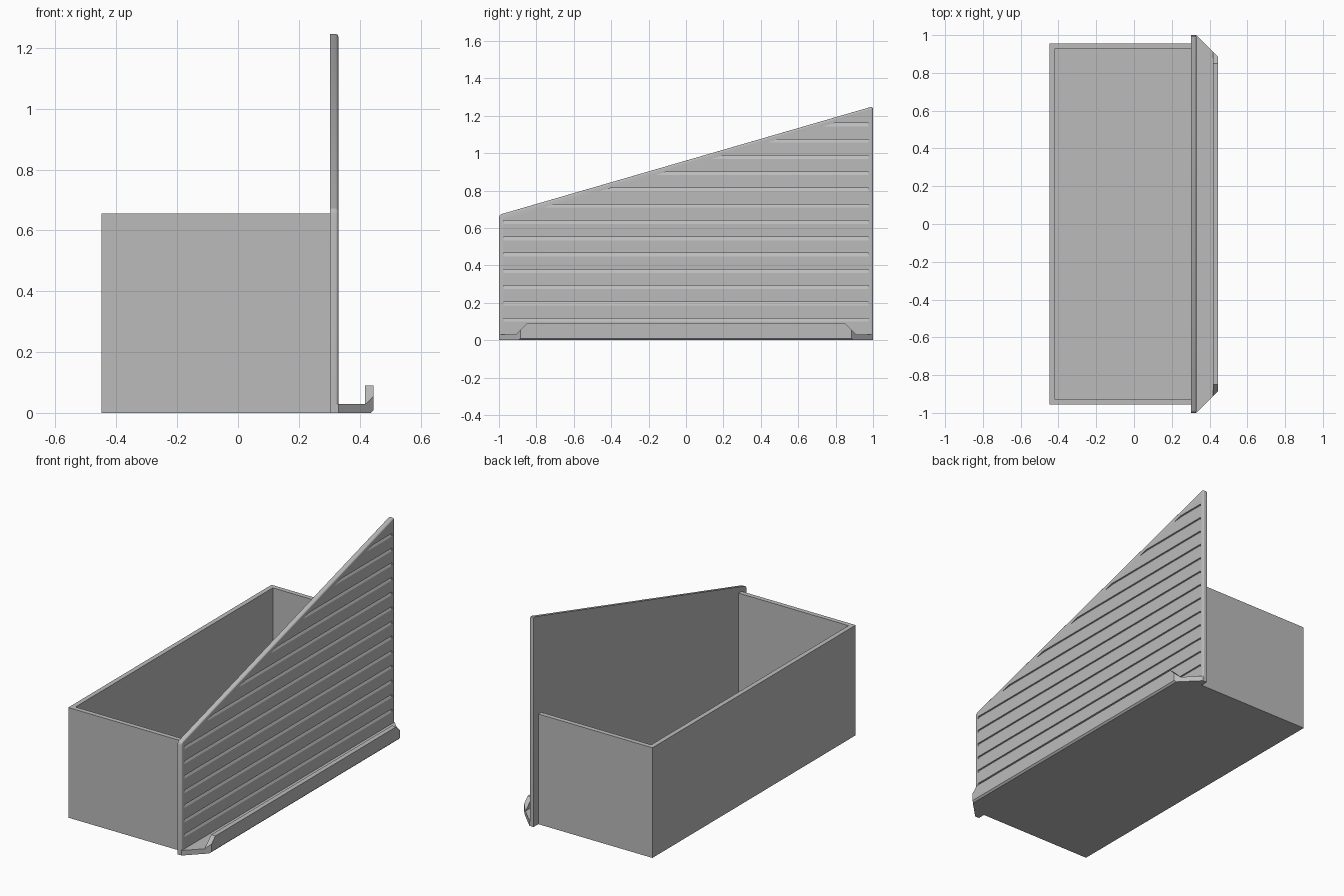
import bpy, bmesh
from mathutils import Vector

cube = bpy.data.objects.get("Cube")
if cube:
    bpy.data.objects.remove(cube, do_unlink=True)

GREY = (0.5, 0.5, 0.5, 1)
mat = bpy.data.materials.new("plain grey")
mat.use_nodes = True
mat.diffuse_color = GREY
mat.node_tree.nodes["Principled BSDF"].inputs["Base Color"].default_value = GREY


def finish(bm, name):
    bmesh.ops.recalc_face_normals(bm, faces=bm.faces)
    mesh = bpy.data.meshes.new(name)
    bm.to_mesh(mesh)
    bm.free()
    mesh.materials.append(mat)
    ob = bpy.data.objects.new(name, mesh)
    bpy.context.collection.objects.link(ob)
    return ob


def prism(bm, start, end):
    """Join two matching outlines into a closed solid."""
    a = [bm.verts.new(p) for p in start]
    b = [bm.verts.new(p) for p in end]
    bm.faces.new(a)
    bm.faces.new(b[::-1])
    for i in range(len(a)):
        j = (i + 1) % len(a)
        bm.faces.new((a[i], b[i], b[j], a[j]))


def cut(bm, point, normal):
    """Slice off the side the normal points to and cap the hole."""
    geom = bm.verts[:] + bm.edges[:] + bm.faces[:]
    res = bmesh.ops.bisect_plane(bm, geom=geom, plane_co=point,
                                 plane_no=Vector(normal).normalized(), clear_outer=True)
    edges = [e for e in res["geom_cut"] if isinstance(e, bmesh.types.BMEdge)]
    bmesh.ops.contextual_create(bm, geom=edges)


BACK, FRONT = 0.303, 0.33     # panel faces along x
LOW, HIGH = 0.67, 1.25        # panel height at its two ends
SLOPE = (HIGH - LOW) / 2

# Open box: floor and three walls in one shell, closed by the panel
W, H, T = 0.955, 0.655, 0.028
bm = bmesh.new()
outer = [(BACK, -W), (-0.448, -W), (-0.448, W), (BACK, W)]
inner = [(BACK, W - T), (-0.448 + T, W - T), (-0.448 + T, T - W), (BACK, T - W)]
ring = outer + inner
prism(bm, [(x, y, 0) for x, y in ring], [(x, y, H) for x, y in ring])
finish(bm, "box_walls")
bm = bmesh.new()
prism(bm, [(x, y, 0) for x, y in outer], [(x, y, T) for x, y in outer])
finish(bm, "box_floor")

# Sloping panel with rounded corners and a rounded outer rim
bm = bmesh.new()
outline = [(-1, 0), (1, 0), (1, HIGH), (-1, LOW)]
prism(bm, [(BACK, y, z) for y, z in outline], [(FRONT, y, z) for y, z in outline])
corners = [e for e in bm.edges if all(v.co.z > 0.1 for v in e.verts)
           and e.verts[0].co.y == e.verts[1].co.y]
bmesh.ops.bevel(bm, geom=corners, offset=0.015, segments=3, profile=0.5, affect='EDGES')
rim = [e for e in bm.edges if all(v.co.x > FRONT - 0.001 for v in e.verts)
       and any(v.co.z > 0.01 for v in e.verts)]
bmesh.ops.bevel(bm, geom=rim, offset=0.024, segments=4, profile=0.5,
                affect='EDGES', clamp_overlap=True)
panel = finish(bm, "sloping_panel")

# Horizontal grooves: sloped below, undercut above, ending short of the rim
bm = bmesh.new()
END = 0.975
for i in range(14):
    c = 0.021 + i * 0.087
    profile = [(FRONT + 0.005, c - 0.009), (FRONT, c - 0.009),
               (FRONT - 0.01, c + 0.009), (FRONT + 0.005, c + 0.009)]

    def start(z):
        return max(-END, (z + 0.03 - LOW) / SLOPE - 1)
    prism(bm, [(x, start(z), z) for x, z in profile], [(x, END, z) for x, z in profile])
cutter = finish(bm, "groove_cutter")
cutter.hide_render = True
mod = panel.modifiers.new("grooves", 'BOOLEAN')
mod.operation = 'DIFFERENCE'
mod.object = cutter
mod.solver = 'EXACT'
bpy.ops.object.select_all(action='DESELECT')
bpy.context.view_layer.objects.active = panel
panel.select_set(True)
bpy.ops.object.modifier_apply(modifier=mod.name)
bpy.data.objects.remove(cutter, do_unlink=True)
bpy.ops.object.shade_smooth_by_angle(angle=0.5)

# Handle lip: a flat ledge and an upstand, both with mitred ends
LIP = 0.446
ledge = [(FRONT - 0.01, 0), (LIP - 0.01, 0), (LIP, 0.01), (LIP, 0.03), (FRONT - 0.01, 0.03)]
upstand = [(LIP - 0.028, 0.025), (LIP, 0.025), (LIP, 0.09), (LIP - 0.028, 0.09)]
for name, profile in (("lip_ledge", ledge), ("lip_upstand", upstand)):
    bm = bmesh.new()
    prism(bm, [(x, -1, z) for x, z in profile], [(x, 1, z) for x, z in profile])
    for side in (-1, 1):
        cut(bm, (FRONT, side, 0), (1, side, 0))
        if name == "lip_upstand":
            cut(bm, (LIP, side * 0.85, 0.09), (0, side, 1))
    finish(bm, name)
